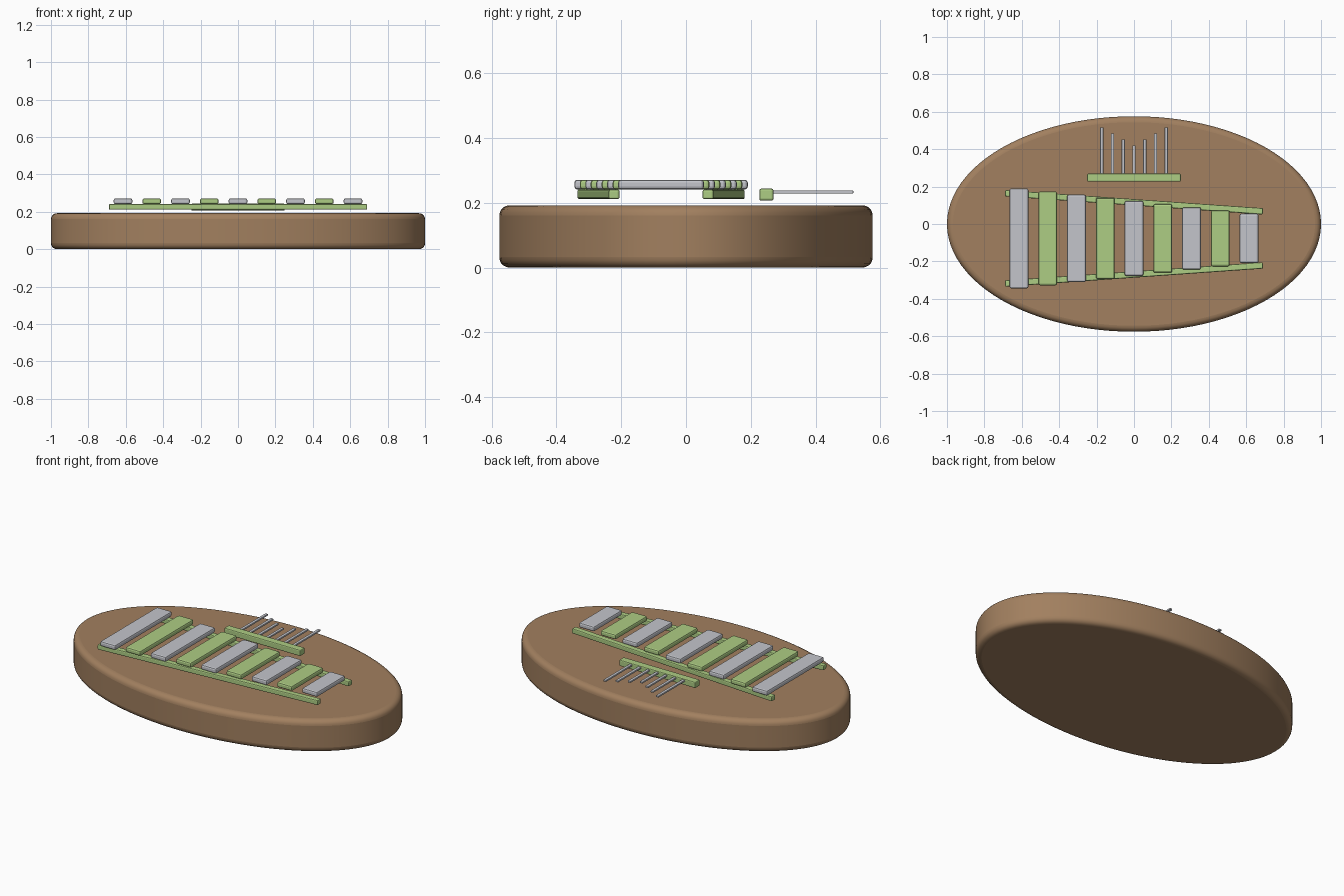
import bpy
import math

cube = bpy.data.objects.get("Cube")
if cube:
    bpy.data.objects.remove(cube, do_unlink=True)


def material(name, rgb):
    mat = bpy.data.materials.new(name)
    mat.use_nodes = True
    mat.diffuse_color = (*rgb, 1)
    mat.node_tree.nodes["Principled BSDF"].inputs["Base Color"].default_value = (*rgb, 1)
    return mat


wood = material("brown wood", (0.36, 0.215, 0.115))
green = material("soft green", (0.42, 0.61, 0.23))
silver = material("silver grey", (0.55, 0.56, 0.60))


def finish(obj, name, mat, bevel, segments):
    obj.name = name
    obj.data.materials.append(mat)
    bpy.ops.object.transform_apply(location=False, rotation=False, scale=True)
    if bevel:
        mod = obj.modifiers.new("rounded edges", "BEVEL")
        mod.width = bevel
        mod.segments = segments
        mod.limit_method = "ANGLE"
        mod.angle_limit = math.radians(40)
    return obj


def box(name, mat, location, size, bevel=0.0, turn=0.0):
    bpy.ops.mesh.primitive_cube_add(size=1, location=location, rotation=(0, 0, turn))
    obj = bpy.context.object
    obj.scale = size
    return finish(obj, name, mat, bevel, 2)


# Oval base with rounded rims
bpy.ops.mesh.primitive_cylinder_add(vertices=96, radius=1, depth=0.192, location=(0, 0, 0.096))
base = bpy.context.object
base.scale = (1, 0.576, 1)
finish(base, "oval_base", wood, 0.032, 5)
bpy.ops.object.shade_smooth_by_angle(angle=math.radians(35))

# Two rails converging towards the short bars
middle_y = -0.077
for side, name in ((1, "back_rail"), (-1, "front_rail")):
    turn = -side * math.atan2(0.097, 1.38)
    box(name, green, (0, middle_y + side * 0.193, 0.226), (1.382, 0.034, 0.03), 0.006, turn)

# Tone bars, shrinking from right to left in alternating colours
bars = 9
for i in range(bars):
    t = i / (bars - 1)
    x = -0.615 + 1.23 * t
    length = 0.535 - 0.27 * t
    box(f"tone_bar_{i + 1}", green if i % 2 else silver,
        (x, middle_y, 0.256), (0.1, length, 0.03), 0.009)

# Comb: a holder with thin tines, shortest in the middle
box("tine_holder", green, (0, 0.248, 0.225), (0.5, 0.044, 0.037), 0.006)
for i in range(7):
    step = i - 3
    tip = 0.42 + 0.032 * abs(step)
    start = 0.25
    box(f"tine_{i + 1}", silver, (step * 0.0575, (start + tip) / 2, 0.233),
        (0.017, tip - start, 0.01), 0.002)
